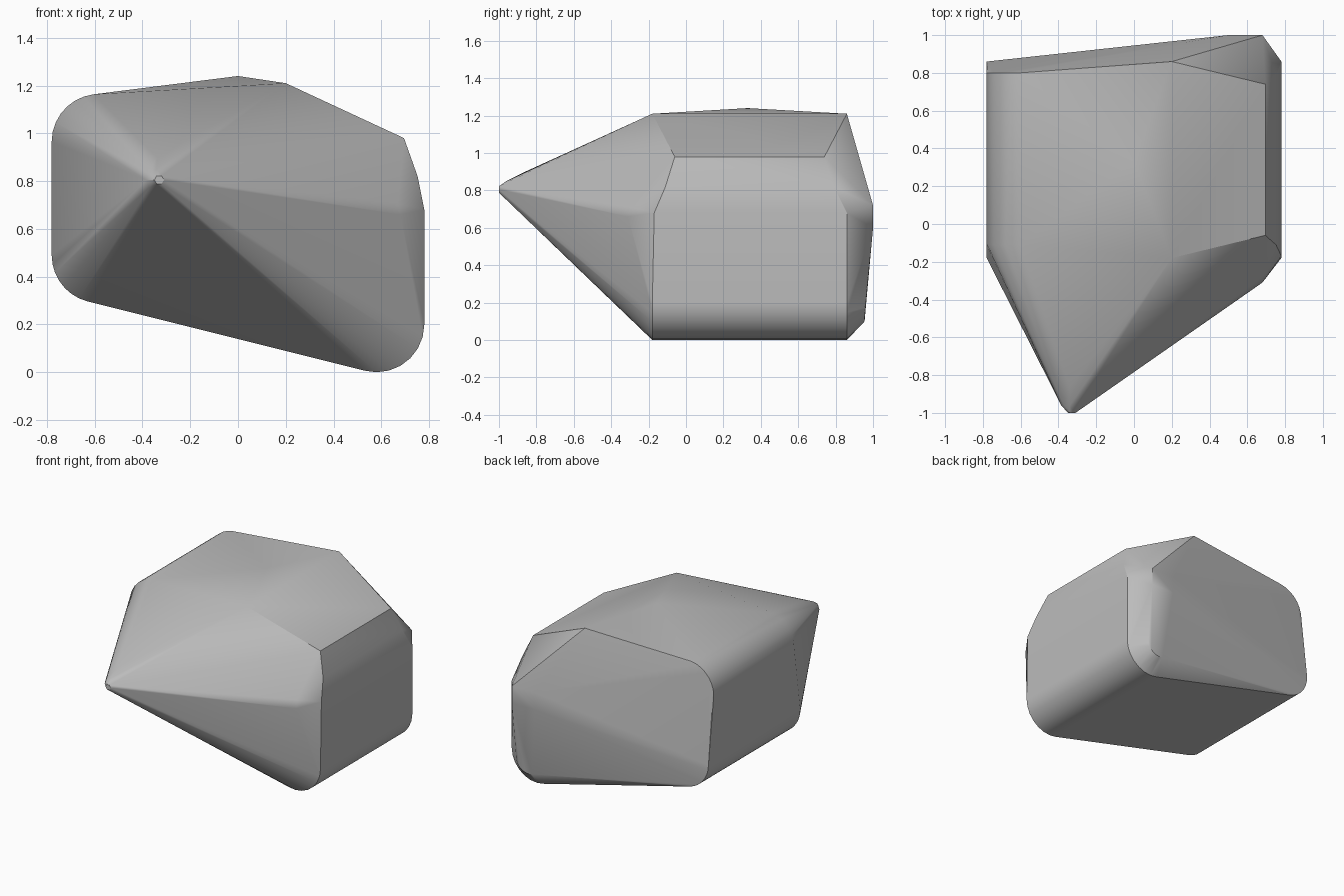
import bpy, bmesh
from math import sin, cos, radians

if "Cube" in bpy.data.objects:
    bpy.data.objects.remove(bpy.data.objects["Cube"], do_unlink=True)


def arc(cx, cz, r, start, end, y, steps=7):
    """Rounded corner in the xz plane at depth y."""
    angles = [radians(start + (end - start) * i / steps) for i in range(steps + 1)]
    return [(cx + r * cos(a), y, cz + r * sin(a)) for a in angles]


points = []

# Rounded long edges, front end and back end
for y in (-0.18, 0.86):
    points += arc(0.58, 0.2, 0.2, 0, -105, y)        # lower edge on +x
    points += arc(-0.58, 0.49, 0.2, 180, 256, y)     # lower edge on -x
for y in (-0.11, 0.80):
    points += arc(-0.58, 0.965, 0.2, 180, 97, y)     # upper edge on -x

# Sloped top and the shoulder on +x
points += [(0, 0.33, 1.24),
           (0.2, -0.18, 1.21), (0.2, 0.86, 1.21),
           (0.695, -0.06, 0.98), (0.695, 0.74, 0.98),
           (0.752, -0.11, 0.82), (0.752, 0.79, 0.82),
           (0.78, -0.17, 0.68), (0.78, 0.86, 0.68)]

# Front ridge and blunt nose
points += [(0.68, -0.31, 0.66), (0.67, -0.29, 0.71), (-0.34, -0.86, 0.9)]
points += arc(-0.33, 0.805, 0.02, 0, 300, -1.0, 5)
points += arc(-0.34, 0.805, 0.045, 0, 315, -0.96)

# Bulging back corner
points += arc(0.58, 0.2, 0.1, 0, -105, 0.955)
points += [(x, 1.0, z) for x in (0.5, 0.68) for z in (0.6, 0.72)]

# Wrap the corners into one boulder
bm = bmesh.new()
for p in points:
    bm.verts.new(p)
hull = bmesh.ops.convex_hull(bm, input=bm.verts)
unused = {g for g in hull["geom_interior"] + hull["geom_unused"]
          if isinstance(g, bmesh.types.BMVert)}
bmesh.ops.delete(bm, geom=list(unused), context="VERTS")
bmesh.ops.dissolve_limit(bm, angle_limit=radians(1), verts=bm.verts, edges=bm.edges)
bmesh.ops.recalc_face_normals(bm, faces=bm.faces)

mesh = bpy.data.meshes.new("boulder")
bm.to_mesh(mesh)
bm.free()
boulder = bpy.data.objects.new("boulder", mesh)
bpy.context.collection.objects.link(boulder)

# Plain grey stone
stone = bpy.data.materials.new("grey stone")
stone.use_nodes = True
colour = (0.5, 0.5, 0.5, 1)
stone.diffuse_color = colour
stone.node_tree.nodes["Principled BSDF"].inputs["Base Color"].default_value = colour
mesh.materials.append(stone)

# Smooth shading with crisp facets
bpy.ops.object.select_all(action="DESELECT")
boulder.select_set(True)
bpy.context.view_layer.objects.active = boulder
bpy.ops.object.shade_smooth_by_angle(angle=radians(30))
weighted = boulder.modifiers.new("weighted_normals", "WEIGHTED_NORMAL")
weighted.keep_sharp = True
